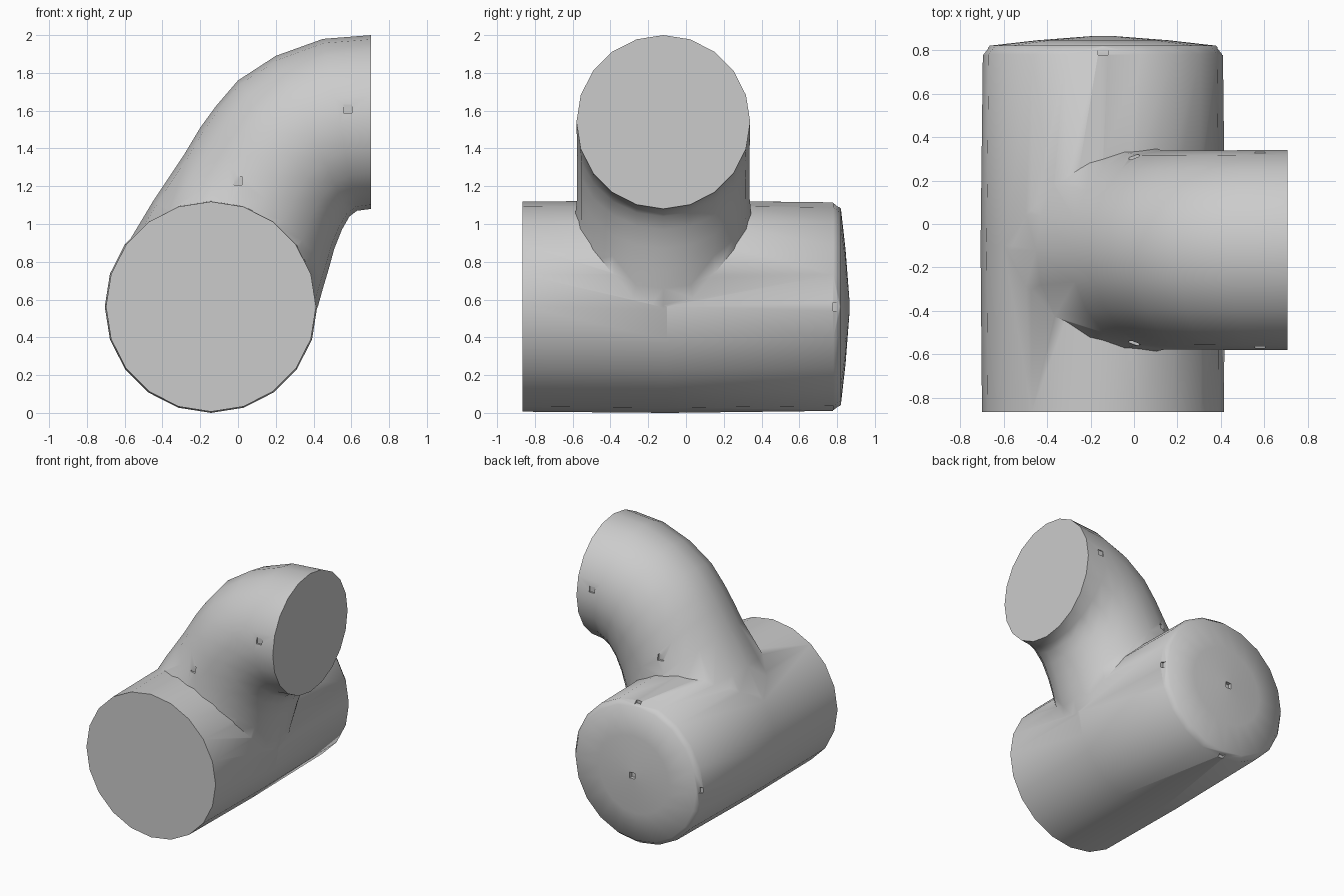
import bpy, bmesh
from math import sin, cos, pi
from mathutils import Vector

if "Cube" in bpy.data.objects:
    bpy.data.objects.remove(bpy.data.objects["Cube"], do_unlink=True)

grey = bpy.data.materials.new("plain_grey")
grey.use_nodes = True
colour = (0.6, 0.6, 0.6, 1)
grey.diffuse_color = colour
grey.node_tree.nodes["Principled BSDF"].inputs["Base Color"].default_value = colour

SIDES = 20
AXIS = Vector((-0.143, 0, 0.5625))   # centre line of the main pipe
BRANCH_Y = -0.12


def make_object(name, bm):
    bmesh.ops.recalc_face_normals(bm, faces=bm.faces)
    mesh = bpy.data.meshes.new(name)
    bm.to_mesh(mesh)
    bm.free()
    mesh.materials.append(grey)
    obj = bpy.data.objects.new(name, mesh)
    bpy.context.collection.objects.link(obj)
    return obj


def loft(name, rings):
    """Closed tube through rings given as (centre, half axis, half axis)."""
    bm = bmesh.new()
    loops = []
    for c, u, v in rings:
        angles = [2 * pi * i / SIDES for i in range(SIDES)]
        loops.append([bm.verts.new(c + u * cos(a) + v * sin(a)) for a in angles])
    for a, b in zip(loops, loops[1:]):
        for i in range(SIDES):
            j = (i + 1) % SIDES
            bm.faces.new((a[i], a[j], b[j], b[i]))
    bm.faces.new(loops[0])
    bm.faces.new(loops[-1])
    return make_object(name, bm)


def apply_boolean(target, other, operation):
    mod = target.modifiers.new("join", "BOOLEAN")
    mod.operation = operation
    mod.solver = "EXACT"
    mod.object = other
    bpy.context.view_layer.objects.active = target
    bpy.ops.object.modifier_apply(modifier=mod.name)
    bpy.data.objects.remove(other, do_unlink=True)


# Main pipe: flat front, rounded rim and shallow dome at the back
stations = [(-0.865, 0.556), (-0.1, 0.5625), (0.78, 0.552),
            (0.82, 0.52), (0.845, 0.3), (0.865, 0.04)]
pipe = loft("pipe_fitting", [
    (AXIS + Vector((0, y, 0)), Vector((r, 0, 0)), Vector((0, 0, r)))
    for y, r in stations])

# Elbow branch: outer x, z, inner x, z, half width
sections = [
    (0.705, 2.0, 0.705, 1.08, 0.46),
    (0.45, 1.98, 0.63, 1.07, 0.46),
    (0.2, 1.89, 0.59, 1.04, 0.458),
    (0.0, 1.76, 0.55, 0.97, 0.457),
    (-0.12, 1.62, 0.51, 0.87, 0.457),
    (-0.2, 1.51, 0.48, 0.76, 0.457),
    (-0.29, 1.36, 0.45, 0.66, 0.47),
    (-0.45, 1.12, 0.425, 0.57, 0.52),
    (-0.57, 0.92, 0.4, 0.5, 0.55),
]
rings = []
for ox, oz, ix, iz, w in sections:
    outer, inner = Vector((ox, BRANCH_Y, oz)), Vector((ix, BRANCH_Y, iz))
    rings.append(((outer + inner) / 2, (outer - inner) / 2, Vector((0, w, 0))))
apply_boolean(pipe, loft("elbow_branch", rings), "UNION")

# Small pits around the back rim, in the dome and on both elbow flanks
spots = [AXIS + Vector((0, 0.86, 0))]
for i in range(4):
    a = i * pi / 2
    spots.append(AXIS + Vector((0.55 * cos(a), 0.8, 0.55 * sin(a))))
for side in (-1, 1):
    spots.append(Vector((0.0, BRANCH_Y + side * 0.44, 1.23)))
    spots.append(Vector((0.58, BRANCH_Y + side * 0.46, 1.61)))
bm = bmesh.new()
for p in spots:
    box = bmesh.ops.create_cube(bm, size=0.045)
    bmesh.ops.translate(bm, verts=box["verts"], vec=p)
apply_boolean(pipe, make_object("pit_cutters", bm), "DIFFERENCE")

# Smooth shading with crisp end rims
bpy.ops.object.select_all(action="DESELECT")
pipe.select_set(True)
bpy.context.view_layer.objects.active = pipe
bpy.ops.object.shade_smooth_by_angle(angle=0.87)
